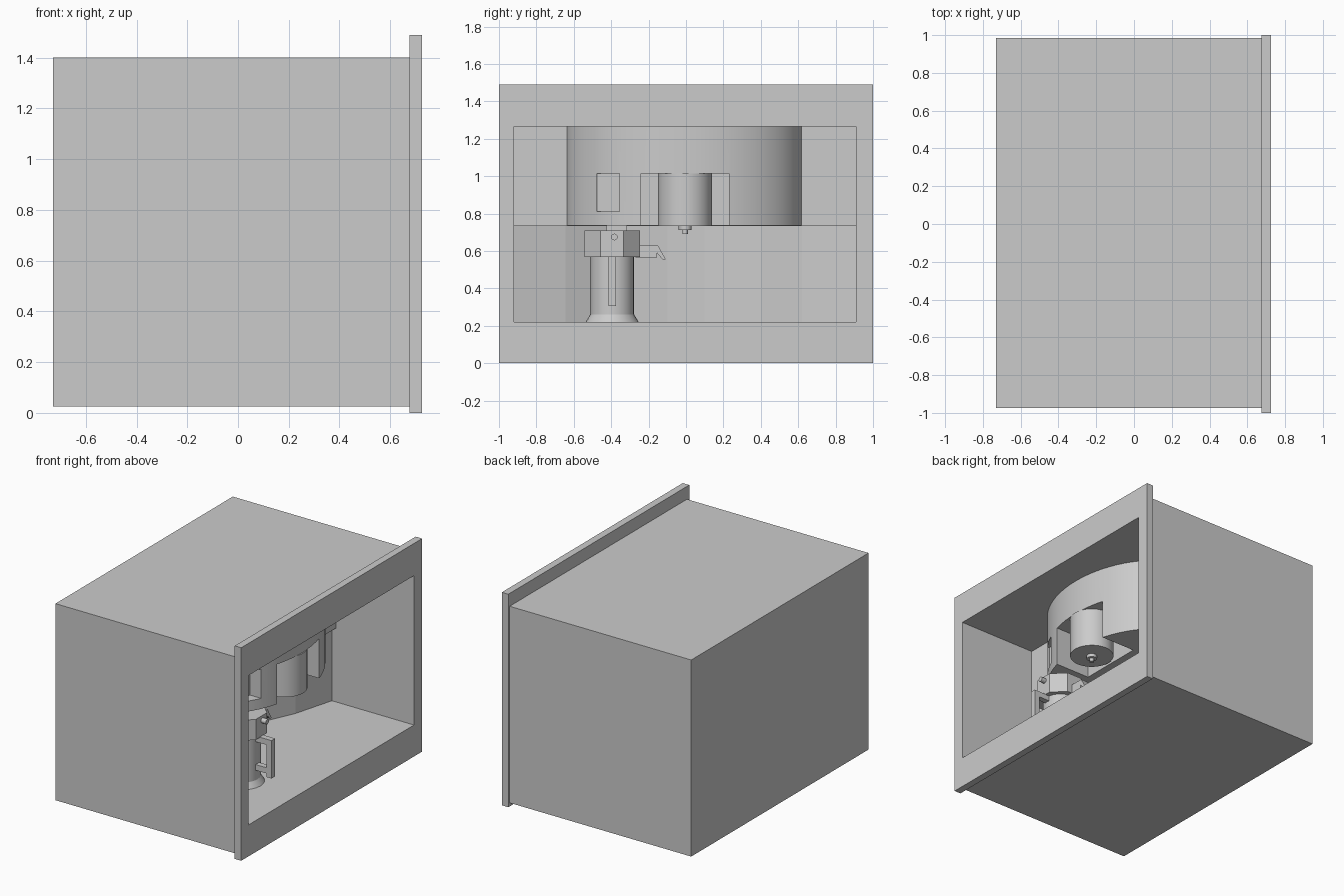
import bpy, bmesh, math

if "Cube" in bpy.data.objects:
    bpy.data.objects.remove(bpy.data.objects["Cube"])


def prism(name, pts, z0, z1, pts_top=None):
    """Vertical prism (or frustum) from an xy outline."""
    bm = bmesh.new()
    lo = [bm.verts.new((x, y, z0)) for x, y in pts]
    hi = [bm.verts.new((x, y, z1)) for x, y in (pts_top or pts)]
    bm.faces.new(lo)
    bm.faces.new(hi)
    n = len(pts)
    for i in range(n):
        j = (i + 1) % n
        bm.faces.new((lo[i], lo[j], hi[j], hi[i]))
    bmesh.ops.recalc_face_normals(bm, faces=bm.faces[:])
    me = bpy.data.meshes.new(name)
    bm.to_mesh(me)
    bm.free()
    ob = bpy.data.objects.new(name, me)
    bpy.context.collection.objects.link(ob)
    return ob


def box(name, x0, x1, y0, y1, z0, z1):
    return prism(name, [(x0, y0), (x1, y0), (x1, y1), (x0, y1)], z0, z1)


def ring(cx, cy, rx, ry, n, a0=0.0, a1=2 * math.pi, phase=0.0):
    full = abs(a1 - a0 - 2 * math.pi) < 1e-6
    d = n if full else n - 1
    return [(cx + rx * math.cos(a0 + phase + (a1 - a0) * i / d),
             cy + ry * math.sin(a0 + phase + (a1 - a0) * i / d)) for i in range(n)]


def cut(ob, cutter):
    m = ob.modifiers.new("cut", 'BOOLEAN')
    m.object, m.operation, m.solver = cutter, 'DIFFERENCE', 'EXACT'
    bpy.context.view_layer.objects.active = ob
    bpy.ops.object.modifier_apply(modifier=m.name)
    bpy.data.objects.remove(cutter)


def smooth(ob, angle=35):
    bpy.ops.object.select_all(action='DESELECT')
    ob.select_set(True)
    bpy.context.view_layer.objects.active = ob
    bpy.ops.object.shade_smooth_by_angle(angle=math.radians(angle))


# Housing with a niche: flat upper back wall, bowed lower back wall
housing = box("housing", -0.73, 0.675, -0.975, 0.985, 0.025, 1.40)
cut(housing, box("upper_cutter", 0.12, 0.8, -0.92, 0.91, 0.70, 1.265))
bow = [(0.8, -0.92), (0.8, 0.91), (0.09, 0.91), (0.01, 0.62), (-0.09, 0.40),
       (-0.13, 0.1), (-0.13, -0.1), (-0.09, -0.42), (0.01, -0.645), (0.09, -0.92)]
cut(housing, prism("lower_cutter", bow, 0.22, 0.735))

# Front frame
frame = box("front_frame", 0.675, 0.725, -1, 1, 0, 1.49)
cut(frame, box("opening_cutter", 0.6, 0.8, -0.92, 0.91, 0.22, 1.265))

# Curved brewing drum with nozzle recess and small side recess
arc = ring(0.05, -0.01, 0.45, 0.635, 33, -math.pi / 2, math.pi / 2)
drum = prism("brewing_drum", [(-0.1, -0.645)] + arc + [(-0.1, 0.625)], 0.737, 1.265)
cut(drum, box("nozzle_recess", 0.2, 0.7, -0.24, 0.23, 0.6, 1.015))
cut(drum, box("side_recess", 0.34, 0.7, -0.475, -0.355, 0.81, 1.015))
smooth(drum)

# Brew head and nozzle
for name, r, z0, z1, n in (("brew_head", 0.145, 0.735, 1.015, 32),
                           ("nozzle_collar", 0.035, 0.712, 0.737, 12),
                           ("nozzle_tip", 0.015, 0.69, 0.715, 12)):
    smooth(prism(name, ring(0.364, -0.005, r, r, n), z0, z1))

# Milk jug: flared base, round body, eight-sided lid
CX, CY = 0.31, -0.395
base = ring(CX, CY, 0.142, 0.142, 24)
body = ring(CX, CY, 0.118, 0.118, 24)
smooth(prism("jug_base", base, 0.22, 0.26, body))
smooth(prism("jug_body", body, 0.26, 0.57))
prism("jug_lid", ring(CX, CY, 0.16, 0.16, 8, phase=math.pi / 8), 0.567, 0.71)
box("lid_connector", CX - 0.10, CX + 0.02, CY - 0.03, CY + 0.08, 0.705, 0.738)

# Jug handle: grip and two arms
box("handle_grip", 0.51, 0.55, -0.415, -0.375, 0.305, 0.57)
for i, z in enumerate((0.33, 0.53)):
    box("handle_arm_%d" % i, 0.41, 0.52, -0.415, -0.375, z, z + 0.04)

# Lid knob
bpy.ops.mesh.primitive_cylinder_add(vertices=12, radius=0.018, depth=0.05,
                                    location=(0.47, -0.383, 0.675),
                                    rotation=(0, math.pi / 2, 0))
bpy.context.object.name = "lid_knob"

# Milk spout: level arm, then a slanted tip
box("spout_arm", CX - 0.025, CX + 0.025, -0.27, -0.155, 0.565, 0.63)
rect = lambda y0, y1: [(CX - 0.025, y0), (CX + 0.025, y0), (CX + 0.025, y1), (CX - 0.025, y1)]
prism("spout_tip", rect(-0.125, -0.108), 0.555, 0.63, rect(-0.19, -0.15))
